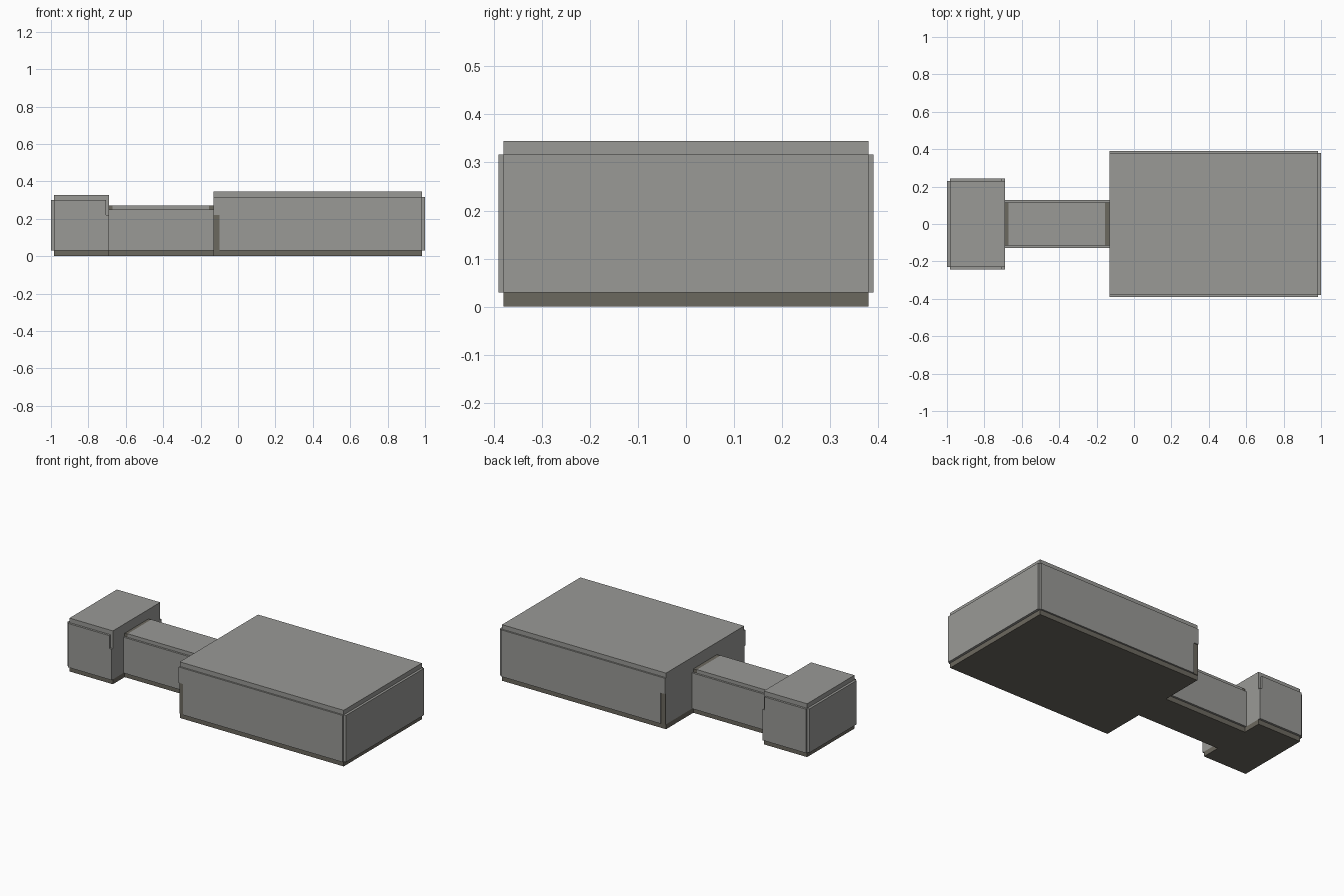
import bpy

cube = bpy.data.objects.get("Cube")
if cube:
    bpy.data.objects.remove(cube, do_unlink=True)


def material(name, colour):
    m = bpy.data.materials.new(name)
    m.use_nodes = True
    m.diffuse_color = (*colour, 1)
    m.node_tree.nodes["Principled BSDF"].inputs["Base Color"].default_value = (*colour, 1)
    return m


LIGHT = material("concrete grey", (0.32, 0.32, 0.305))
DARK = material("dark stone", (0.148, 0.138, 0.114))


def box(name, x, y, z, mat):
    """Box from (min, max) ranges."""
    bpy.ops.mesh.primitive_cube_add(size=1, location=[sum(r) / 2 for r in (x, y, z)])
    ob = bpy.context.object
    ob.name = name
    ob.scale = [r[1] - r[0] for r in (x, y, z)]
    bpy.ops.object.transform_apply(location=False, rotation=False, scale=True)
    ob.data.materials.append(mat)
    return ob


def side_panels(name, profile, inner, outer, mat):
    """Matching panels on the front and back, extruded from an x-z outline."""
    n = len(profile)
    for label, s in (("front", -1), ("back", 1)):
        verts = [(x, s * y, z) for y in (inner, outer) for x, z in profile]
        faces = [list(range(n)), list(range(2 * n - 1, n - 1, -1))]
        faces += [[i, i + n, (i + 1) % n + n, (i + 1) % n] for i in range(n)]
        if s < 0:
            faces = [f[::-1] for f in faces]
        mesh = bpy.data.meshes.new(f"{name}_{label}")
        mesh.from_pydata(verts, [], faces)
        mesh.materials.append(mat)
        ob = bpy.data.objects.new(f"{name}_{label}", mesh)
        bpy.context.collection.objects.link(ob)
        # Consistent outward normals
        bpy.context.view_layer.objects.active = ob
        bpy.ops.object.mode_set(mode='EDIT')
        bpy.ops.mesh.select_all(action='SELECT')
        bpy.ops.mesh.normals_make_consistent(inside=False)
        bpy.ops.object.mode_set(mode='OBJECT')


BASE = 0.03

# Main hall: dark plinth, light core, end and side panels
box("hall_base", (-0.13, 0.985), (-0.38, 0.38), (0, BASE), DARK)
box("hall_core", (-0.13, 0.985), (-0.38, 0.38), (BASE, 0.345), LIGHT)
box("hall_end_panel", (0.985, 1.0), (-0.38, 0.38), (BASE, 0.317), LIGHT)
side_panels("hall_panel", [(-0.10, BASE), (0.985, BASE), (0.985, 0.317),
                           (-0.13, 0.317), (-0.13, 0.22), (-0.10, 0.22)], 0.38, 0.39, LIGHT)
side_panels("hall_corner", [(-0.13, BASE), (-0.10, BASE), (-0.10, 0.22),
                            (-0.13, 0.22)], 0.38, 0.384, DARK)

# Connecting passage with dark roof joints at both ends
box("passage_base", (-0.69, -0.13), (-0.115, 0.115), (0, BASE), DARK)
box("passage_core", (-0.69, -0.13), (-0.115, 0.115), (BASE, 0.25), LIGHT)
box("passage_roof", (-0.67, -0.155), (-0.115, 0.115), (0.25, 0.272), LIGHT)
box("passage_joint_outer", (-0.69, -0.67), (-0.115, 0.115), (0.25, 0.27), DARK)
box("passage_joint_inner", (-0.155, -0.13), (-0.115, 0.115), (0.25, 0.27), DARK)
side_panels("passage_panel", [(-0.69, BASE), (-0.13, BASE), (-0.13, 0.25),
                              (-0.69, 0.25)], 0.115, 0.127, LIGHT)

# End block, with notched side panels
box("block_base", (-0.985, -0.69), (-0.23, 0.23), (0, BASE), DARK)
box("block_core", (-0.985, -0.69), (-0.23, 0.23), (BASE, 0.328), LIGHT)
box("block_end_panel", (-1.0, -0.985), (-0.23, 0.23), (BASE, 0.30), LIGHT)
side_panels("block_panel", [(-0.985, BASE), (-0.69, BASE), (-0.69, 0.22),
                            (-0.705, 0.22), (-0.705, 0.30), (-0.985, 0.30)], 0.23, 0.243, LIGHT)
